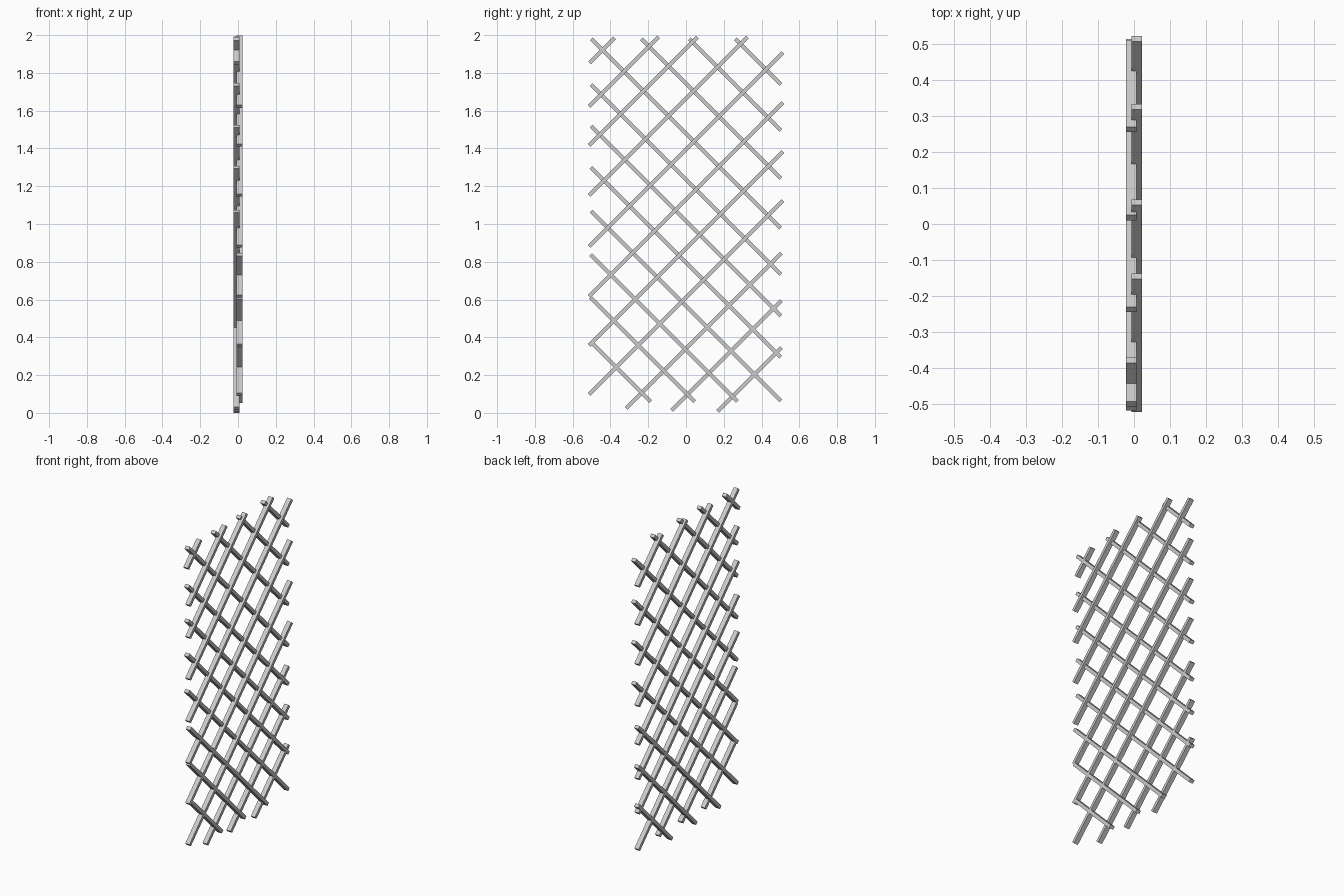
import bpy, math

if "Cube" in bpy.data.objects:
    bpy.data.objects.remove(bpy.data.objects["Cube"])

WIDTH, DEPTH = 0.021, 0.03   # slat face width and thickness
LAYER = 0.0075               # offset of the two overlapping layers


def slat(name, slope, offset, y0, y1, x):
    """Diagonal slat along z = offset + slope * y, from y0 to y1."""
    ym = (y0 + y1) / 2
    bpy.ops.mesh.primitive_cube_add(size=1, location=(x, ym, offset + slope * ym))
    ob = bpy.context.object
    ob.name = name
    ob.scale = (DEPTH, (y1 - y0) * math.sqrt(2), WIDTH)
    ob.rotation_euler = (slope * math.pi / 4, 0, 0)


# Rising slats that start on the bottom edge (rear layer)
for c, y0 in ((-0.16, 0.168), (0.09, -0.077), (0.34, -0.317)):
    slat("rising_slat_lower", 1, c, y0, 0.505, -LAYER)

# Rising slats that start on the left edge (front layer)
for c in (0.611, 0.871, 1.13, 1.395, 1.665, 1.93, 2.135):
    slat("rising_slat", 1, c, -0.513, min(0.513, 1.99 - c), LAYER)

# Short rising slat in the top corner
slat("rising_slat_corner", 1, 2.363, -0.51, -0.378, -LAYER)

# Falling slats that end on the bottom edge (front layer)
for d in (-0.127, 0.105, 0.332):
    slat("falling_slat_lower", -1, d, -0.506, d - 0.06, LAYER)

# Falling slats that end on the right edge (rear layer)
for d in (0.565, 0.797, 1.015, 1.235, 1.48, 1.743, 1.997, 2.242):
    slat("falling_slat", -1, d, max(-0.503, d - 1.98), 0.502, -LAYER)
